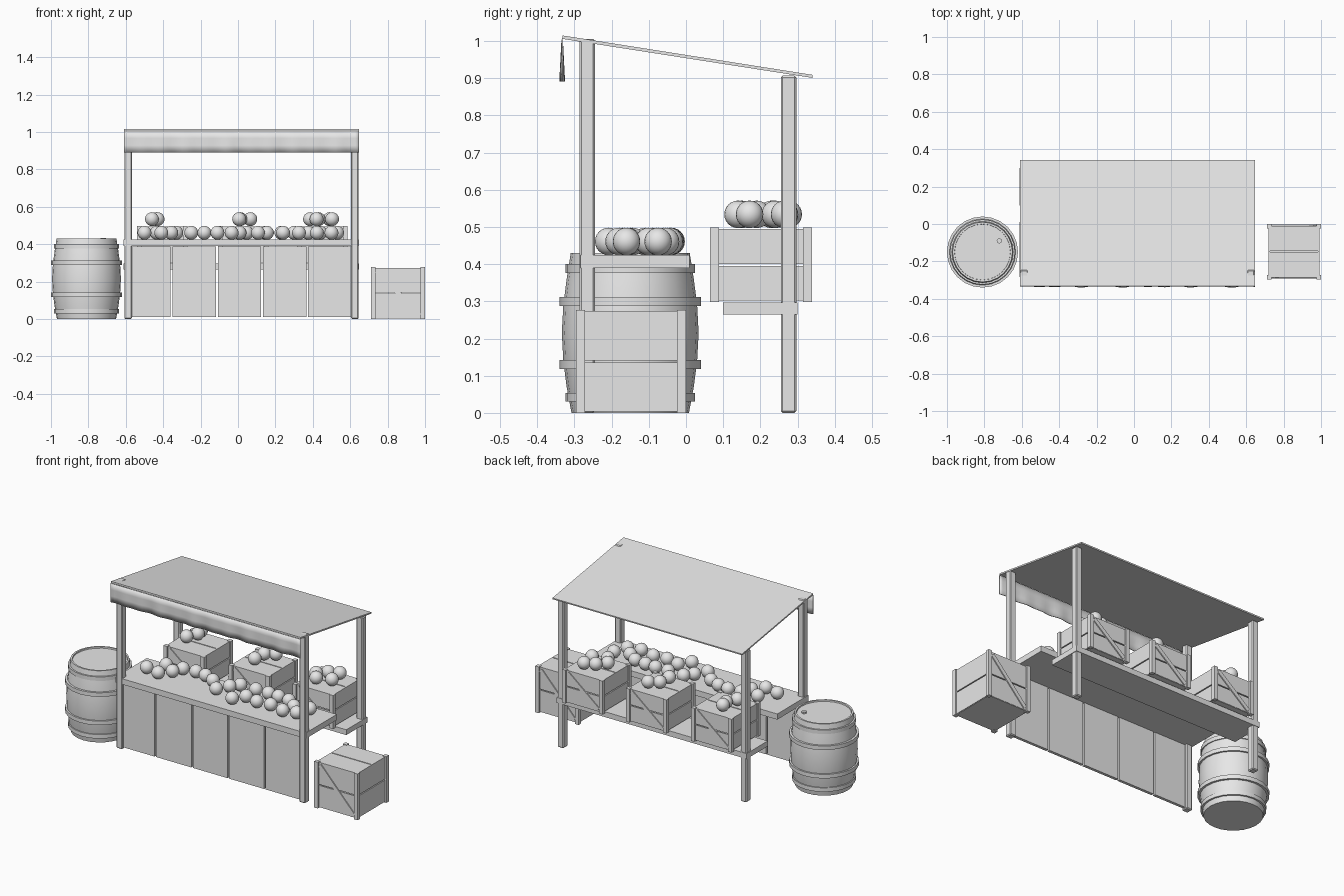
import bpy, bmesh, math
from mathutils import Vector, Matrix

if "Cube" in bpy.data.objects:
    bpy.data.objects.remove(bpy.data.objects["Cube"])

grey = bpy.data.materials.new("plain_grey")
grey.diffuse_color = (0.8, 0.8, 0.8, 1)
grey.use_nodes = True
grey.node_tree.nodes["Principled BSDF"].inputs["Base Color"].default_value = grey.diffuse_color


def finish(bm, name, smooth=False):
    bmesh.ops.recalc_face_normals(bm, faces=bm.faces)
    me = bpy.data.meshes.new(name)
    bm.to_mesh(me)
    bm.free()
    me.materials.append(grey)
    ob = bpy.data.objects.new(name, me)
    bpy.context.collection.objects.link(ob)
    if smooth:
        bpy.ops.object.select_all(action='DESELECT')
        bpy.context.view_layer.objects.active = ob
        ob.select_set(True)
        bpy.ops.object.shade_smooth_by_angle(angle=math.radians(30))
    return ob


def add_box(bm, x0, x1, y0, y1, z0, z1):
    m = Matrix.Translation(((x0 + x1) / 2, (y0 + y1) / 2, (z0 + z1) / 2))
    m = m @ Matrix.Diagonal((x1 - x0, y1 - y0, z1 - z0, 1))
    bmesh.ops.create_cube(bm, size=1, matrix=m)


def box(name, *dims, bevel=0.0):
    bm = bmesh.new()
    add_box(bm, *dims)
    ob = finish(bm, name)
    if bevel:
        mod = ob.modifiers.new("bevel", 'BEVEL')
        mod.width = bevel
        mod.segments = 1
    return ob


# Posts of the stall
for side, x in (("left", -0.588), ("right", 0.625)):
    box("front_post_" + side, x - .02, x + .02, -.286, -.245, 0, 1.006, bevel=.005)
    box("back_post_" + side, x - .02, x + .02, .255, .297, 0, .907, bevel=.005)

# Sloping roof sheet, extruded from its side profile
bm = bmesh.new()
profile = [(-.333, 1.006), (.34, .901), (.341, .909), (-.332, 1.015)]
face = bm.faces.new([bm.verts.new((-.61, y, z)) for y, z in profile])
ext = bmesh.ops.extrude_face_region(bm, geom=[face])
bmesh.ops.translate(bm, vec=(1.257, 0, 0),
                    verts=[v for v in ext['geom'] if isinstance(v, bmesh.types.BMVert)])
finish(bm, "roof")

# Hanging cloth along the front of the roof, rippling toward its hem
bm = bmesh.new()
rows = []
for i in range(61):
    x = -.61 + 1.257 * i / 60
    wave = .006 * math.sin(i * 0.9) * math.cos(i * 0.23)
    rows.append([bm.verts.new((x, -.333 + wave * k / 3, 1.004 - .113 * k / 3)) for k in range(4)])
for a, b in zip(rows, rows[1:]):
    for k in range(3):
        bm.faces.new((a[k], a[k + 1], b[k + 1], b[k]))
cloth = finish(bm, "front_cloth", True)
mod = cloth.modifiers.new("thickness", 'SOLIDIFY')
mod.thickness = .004
mod.offset = 0

# Counter top, back shelf and front planks
box("counter_top", -.612, .648, -.284, .01, .39, .424)
box("back_shelf", -.612, .648, .1, .3, .265, .297)
edges = [-.597, -.356, -.112, .128, .37, .611]
bm = bmesh.new()
for a, b in zip(edges, edges[1:]):
    add_box(bm, a + .005, b - .005, -.275, -.258, .01, .389)
finish(bm, "front_planks")


# Crate: corner posts, two planks per side, diagonal braces front and back
def crate(name, cx, cy, z0, w, d, h):
    bm = bmesh.new()
    hx, hy, p, t = w / 2, d / 2, .024, .008
    for sx in (-1, 1):
        for sy in (-1, 1):
            px, py = cx + sx * (hx - p / 2), cy + sy * (hy - p / 2)
            add_box(bm, px - p / 2, px + p / 2, py - p / 2, py + p / 2, z0, z0 + h)
    gap, mid = .003, z0 + h / 2
    for a, b in ((z0 + .006, mid - gap), (mid + gap, z0 + h - .003)):
        for s in (-1, 1):
            ys, xs = cy + s * (hy - .014), cx + s * (hx - .012)
            add_box(bm, cx - hx + .01, cx + hx - .01, ys - t / 2, ys + t / 2, a, b)
            add_box(bm, xs - t / 2, xs + t / 2, cy - hy + .01, cy + hy - .01, a, b)
    # lid planks and floor
    for a, b in ((cy - hy + .012, cy - gap), (cy + gap, cy + hy - .012)):
        add_box(bm, cx - hx + .01, cx + hx - .01, a, b, z0 + h - .011, z0 + h - .003)
    add_box(bm, cx - hx + .012, cx + hx - .012, cy - hy + .012, cy + hy - .012, z0 + .004, z0 + .012)
    # braces
    bw, bh = w - 2 * p, h - .02
    ang = math.atan2(bh, bw)
    for s in (-1, 1):
        m = (Matrix.Translation((cx, cy + s * (hy - .01), z0 + h / 2))
             @ Matrix.Rotation(-s * ang, 4, 'Y')
             @ Matrix.Diagonal((math.hypot(bw, bh) - .024, .012, .024, 1)))
        if s < 0:
            m = (Matrix.Translation((cx, cy - hy + .01, z0 + h / 2))
                 @ Matrix.Rotation(ang, 4, 'Y')
                 @ Matrix.Diagonal((math.hypot(bw, bh) - .024, .012, .024, 1)))
        bmesh.ops.create_cube(bm, size=1, matrix=m)
    return finish(bm, name)


crate("ground_crate", .856, -.148, 0, .288, .296, .277)
for i, x in enumerate((-.405, .027, .45)):
    crate("shelf_crate_%d" % (i + 1), x, .202, .298, .27, .274, .2)


# Barrel parts, turned from profiles
def lathe(name, profile, center, sides, closed=False):
    bm = bmesh.new()
    rings = []
    for r, z in profile:
        rings.append([bm.verts.new((center[0] + r * math.cos(2 * math.pi * k / sides),
                                    center[1] + r * math.sin(2 * math.pi * k / sides), z))
                      for k in range(sides)])
    pairs = list(zip(rings, rings[1:]))
    if closed:
        pairs.append((rings[-1], rings[0]))
    for a, b in pairs:
        for k in range(sides):
            n = (k + 1) % sides
            bm.faces.new((a[k], a[n], b[n], b[k]))
    if not closed:
        bm.faces.new(rings[0])
        bm.faces.new(rings[-1])
    return finish(bm, name, True)


bc = (-.81, -.15)
body = [(.158, 0), (.171, .07), (.18, .14), (.184, .215), (.18, .29), (.171, .36),
        (.16, .43), (.15, .43), (.149, .422)]
lathe("barrel_body", body, bc, 24)
for i, (z0, z1, r) in enumerate(((.03, .054, .174), (.118, .142, .19),
                                 (.288, .312, .19), (.376, .4, .174))):
    lathe("barrel_hoop_%d" % (i + 1),
          [(r - .018, z0), (r, z0), (r, z1), (r - .018, z1)], bc, 24, True)
lathe("barrel_bung", [(.014, .415), (.014, .432)], (bc[0] + .09, bc[1] + .06), 10)


# Round fruit on the counter and on the shelf crates
def fruit(name, spots, z, r=.037):
    bm = bmesh.new()
    for x, y in spots:
        bmesh.ops.create_uvsphere(bm, u_segments=20, v_segments=12, radius=r,
                                  matrix=Matrix.Translation((x, y, z)))
    return finish(bm, name, True)


fruit("counter_fruit_left", [(-.50, -.15), (-.434, -.06), (-.41, -.17), (-.357, -.11),
                             (-.33, -.05)], .461)
fruit("counter_fruit_middle", [(-.25, -.04), (-.18, -.05), (-.11, -.08), (-.034, -.158),
                               (.008, -.09), (.046, -.042), (.107, -.208), (.155, -.144),
                               (.148, -.042)], .461)
fruit("counter_fruit_right", [(.241, -.166), (.232, -.042), (.326, -.156), (.30, -.045),
                              (.422, -.18), (.376, -.055), (.44, -.1), (.5, -.16),
                              (.53, -.075)], .461)
fruit("crate_fruit", [(-.46, .17), (-.43, .235), (-.437, .275), (.006, .15), (.012, .23),
                      (.066, .264), (.385, .19), (.42, .14), (.43, .24), (.49, .265),
                      (.503, .171)], .534)
